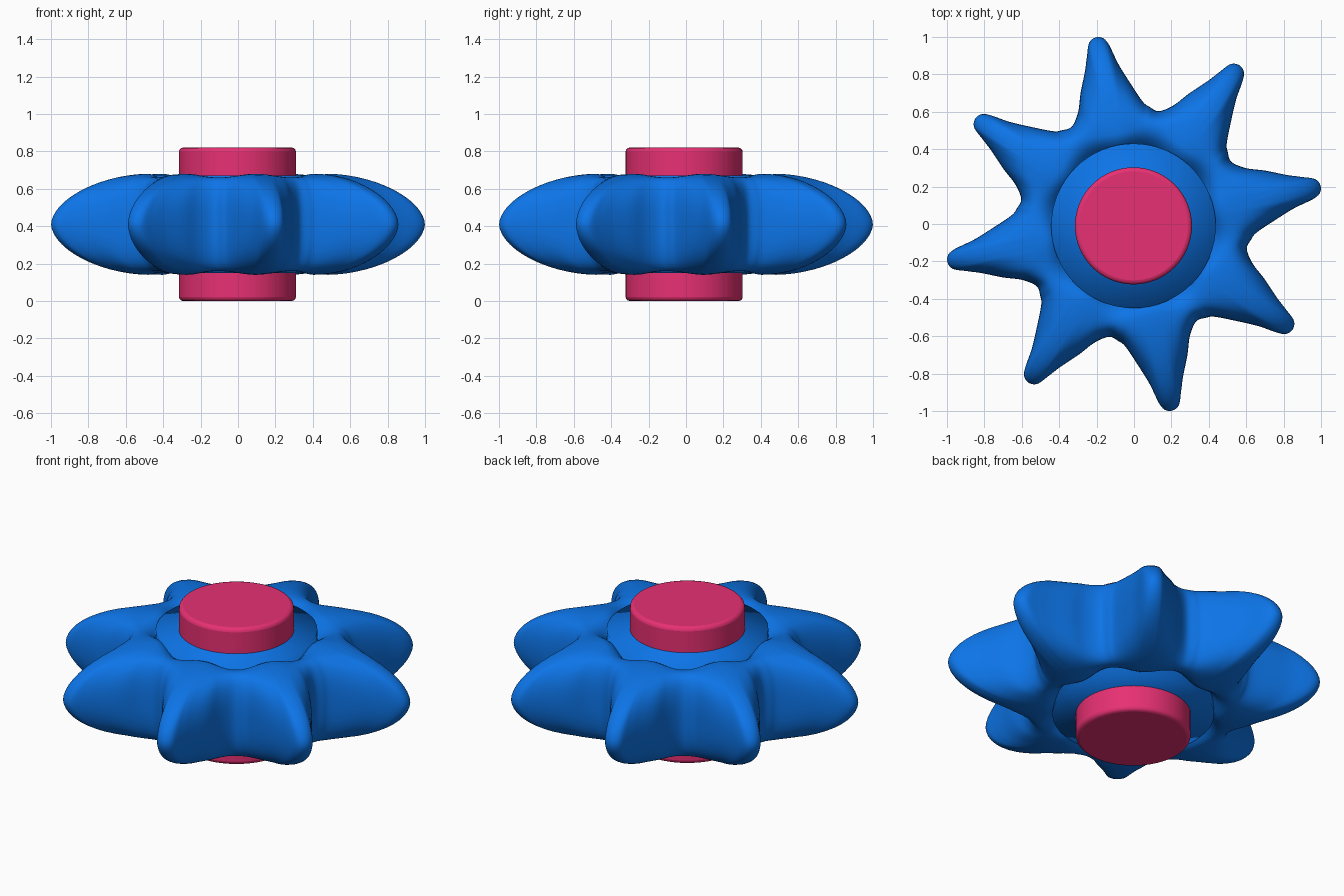
import bpy, bmesh, math
from mathutils import Vector

old = bpy.data.objects.get("Cube")
if old:
    bpy.data.objects.remove(old, do_unlink=True)

MID = 0.41          # height of the middle plane
TEETH = 8
TIP_ANGLE = 101.0   # direction of one tooth tip, in degrees


def material(name, rgb):
    m = bpy.data.materials.new(name)
    m.use_nodes = True
    m.diffuse_color = (*rgb, 1)
    m.node_tree.nodes["Principled BSDF"].inputs["Base Color"].default_value = (*rgb, 1)
    return m


blue = material("bright blue", (0.004, 0.18, 0.82))
pink = material("deep pink", (0.80, 0.03, 0.17))


def catmull(a, b, c, d, t):
    return 0.5 * (2 * b + (c - a) * t + (2 * a - 5 * b + 4 * c - d) * t * t
                  + (3 * b - a - 3 * c + d) * t ** 3)


def star_outline(steps=5):
    # one leaning tooth as (angle from tip, radius), repeated round the ring
    tooth = [(-18.5, .632), (-15, .657), (-9.5, .753), (-5.4, .86), (-2.6, .985),
             (0, 1.018), (2.8, 1.0), (4.7, .93), (6.9, .855), (11.2, .756),
             (15.6, .668), (21.5, .618)]
    pts = []
    for k in range(TEETH):
        for off, r in tooth:
            a = math.radians(TIP_ANGLE + off + k * 360 / TEETH)
            pts.append(Vector((r * math.cos(a), r * math.sin(a))))
    n = len(pts)
    return [catmull(*(pts[(i + j) % n] for j in (-1, 0, 1, 2)), s / steps)
            for i in range(n) for s in range(steps)]


def build_star():
    bm = bmesh.new()
    loops = []
    for p in star_outline():
        big, ang = p.length, math.atan2(p.y, p.x)
        wave = 0.5 + 0.5 * math.cos(TEETH * (ang - math.radians(TIP_ANGLE)))
        h = 0.25 + 0.02 * wave
        crest = 0.52 - 0.03 * wave
        drop = 0.085 - 0.035 * wave
        power = 2.6 - 0.8 * min(1, max(0, (big - 0.61) / 0.4))
        # upper half: inner slope up to the crest, then a rounded fall to the rim
        half = []
        for i in range(4):
            s = 1 - i / 4
            half.append((crest - (crest - 0.41) * s, h - drop * s * s))
        for i in range(15):
            a = i / 14 * math.pi / 2
            half.append((crest + (big - crest) * math.sin(a) ** (2 / power),
                         h * max(0, math.cos(a)) ** (2 / power)))
        half[-1] = (big, 0)
        section = half + [(r, -z) for r, z in reversed(half[:-1])]
        loops.append([bm.verts.new((r * math.cos(ang), r * math.sin(ang), MID + z))
                      for r, z in section])
    for i, cur in enumerate(loops):
        nxt = loops[(i + 1) % len(loops)]
        for j in range(len(cur)):
            k = (j + 1) % len(cur)
            bm.faces.new((cur[j], nxt[j], nxt[k], cur[k]))
    bmesh.ops.recalc_face_normals(bm, faces=bm.faces)
    me = bpy.data.meshes.new("star_wheel")
    bm.to_mesh(me)
    bm.free()
    me.materials.append(blue)
    me.shade_smooth()
    ob = bpy.data.objects.new("star_wheel", me)
    bpy.context.collection.objects.link(ob)


def cylinder(name, radius, height, mat, fill):
    bpy.ops.mesh.primitive_cylinder_add(vertices=64, radius=radius, depth=height,
                                        end_fill_type=fill, location=(-0.003, -0.01, MID))
    ob = bpy.context.object
    ob.name = ob.data.name = name
    ob.data.materials.append(mat)
    return ob


# Toothed wheel
build_star()

# Softly shaded disc filling the middle of the wheel
disc = cylinder("hub_disc", 0.44, 0.52, blue, 'TRIFAN')
disc.data.shade_smooth()

# Axle through the hub with rounded rims
axle = cylinder("axle", 0.313, 0.82, pink, 'NGON')
bevel = axle.modifiers.new("rounded_rim", 'BEVEL')
bevel.width = 0.022
bevel.segments = 3
bevel.limit_method = 'ANGLE'
bevel.angle_limit = math.radians(40)
bpy.ops.object.shade_smooth_by_angle(angle=math.radians(35))
